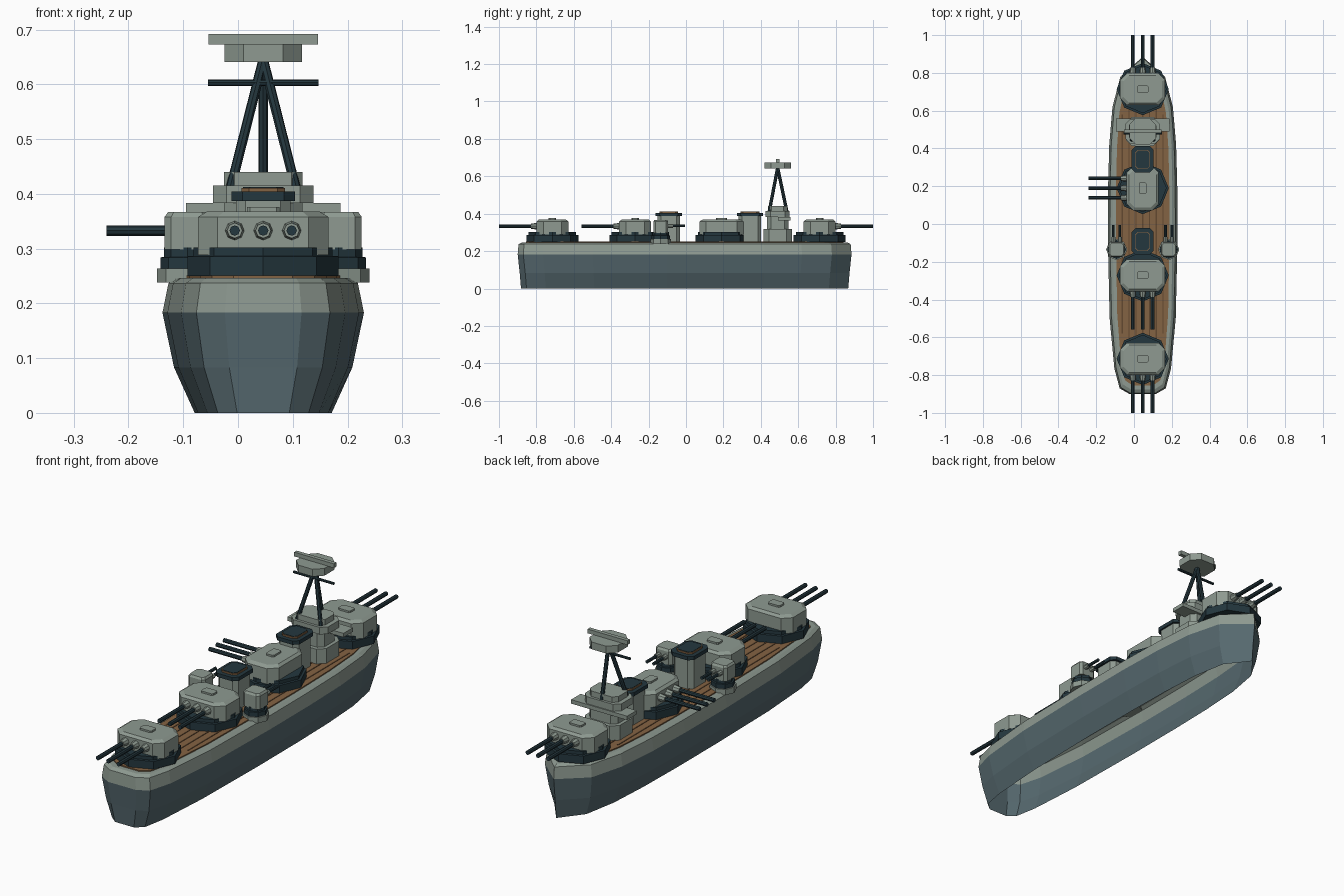
import bpy, bmesh, math
from mathutils import Vector, Matrix

if "Cube" in bpy.data.objects:
    bpy.data.objects.remove(bpy.data.objects["Cube"])

CX = 0.046  # ship centreline


def material(name, rgb):
    m = bpy.data.materials.new(name)
    m.use_nodes = True
    lin = [((c / 255 + 0.055) / 1.055) ** 2.4 for c in rgb] + [1]
    m.diffuse_color = lin
    m.node_tree.nodes["Principled BSDF"].inputs["Base Color"].default_value = lin
    return m


LIGHT = material("light grey", (142, 154, 145))
HULL = material("hull blue grey", (86, 105, 111))
DARK = material("dark slate", (36, 55, 62))
WOOD = material("deck wood", (132, 99, 67))
SEAM = material("deck seam", (98, 72, 48))


def finish(name, bm, mats, at=(CX, 0, 0), turn=0):
    bmesh.ops.recalc_face_normals(bm, faces=bm.faces)
    mesh = bpy.data.meshes.new(name)
    bm.to_mesh(mesh)
    bm.free()
    for m in mats:
        mesh.materials.append(m)
    obj = bpy.data.objects.new(name, mesh)
    bpy.context.collection.objects.link(obj)
    obj.matrix_world = Matrix.Translation(at) @ Matrix.Rotation(turn, 4, "Z")
    return obj


def loft(name, rings, mats, caps=(True, True), pick=None, **place):
    """Skin a stack of equal-length rings of points."""
    bm = bmesh.new()
    loops = [[bm.verts.new(p) for p in ring] for ring in rings]
    n = len(loops[0])
    for level, (a, b) in enumerate(zip(loops, loops[1:])):
        for i in range(n):
            f = bm.faces.new((a[i], a[(i + 1) % n], b[(i + 1) % n], b[i]))
            f.material_index = pick(level) if pick else 0
    for use, ring in zip(caps, (loops[0], loops[-1])):
        if use:
            bm.faces.new(ring).material_index = pick(len(rings)) if pick else 0
    return finish(name, bm, mats, **place)


def tiers(name, shape, levels, mat, **place):
    """Stack of (z, scale) sections of a flat shape."""
    rings = [[(x * s, y * s, z) for x, y in shape] for z, s in levels]
    return loft(name, rings, [mat], **place)


def cut_box(hx, hy, c=0.0):
    """Rectangle with chamfered corners."""
    if c == 0:
        return [(hx, -hy), (hx, hy), (-hx, hy), (-hx, -hy)]
    return [(hx - c, -hy), (hx, c - hy), (hx, hy - c), (hx - c, hy),
            (c - hx, hy), (-hx, hy - c), (-hx, c - hy), (c - hx, -hy)]


def polygon(r, n=8):
    return [(r * math.sin(math.tau * i / n), r * math.cos(math.tau * i / n)) for i in range(n)]


def block(name, hx, hy, z0, z1, mat, c=0.0, **place):
    return tiers(name, cut_box(hx, hy, c), [(z0, 1), (z1, 1)], mat, **place)


def rod(name, p, q, r, mat, r2=None, **place):
    p, q = Vector(p), Vector(q)
    rot = (q - p).to_track_quat("Z", "Y")
    rings = [[e + rot @ Vector((x, y, 0)) for x, y in polygon(rad)]
             for e, rad in ((p, r), (q, r2 or r))]
    return loft(name, rings, [mat], **place)


# Hull: half-breadths along the length, skinned up through the levels, open below
SIDE = [(-0.90, 0.07), (-0.87, 0.122), (-0.765, 0.15), (-0.5, 0.175), (-0.1, 0.184),
        (0.2, 0.183), (0.42, 0.177), (0.62, 0.16), (0.78, 0.118)]
OUTLINE = [(h, y) for y, h in SIDE] + [(0, 0.885)] + [(-h, y) for y, h in reversed(SIDE)]


def section(z, sx, sy):
    return [(x * sx, y * sy, z) for x, y in OUTLINE]


loft("hull", [section(0, 0.68, 0.98), section(0.083, 0.885, 0.988), section(0.183, 1, 1),
              section(0.237, 0.94, 0.995), section(0.246, 0.86, 0.975)],
     [HULL, LIGHT], caps=(False, True), pick=lambda level: int(level > 1))
loft("deck", [section(0.244, 0.77, 0.95), section(0.251, 0.77, 0.95)], [WOOD])
for i in range(-3, 4):
    block("deck_seam", 0.003, 0.70 - 0.04 * abs(i), 0.25, 0.2525, SEAM, at=(CX + i * 0.036, 0, 0))


# Main turrets, each facing -y before turning
def main_turret(label, y, turn):
    spot = dict(at=(CX, y, 0), turn=turn)
    tiers(label + "_barbette", polygon(0.138),
          [(0.25, 1), (0.286, 1), (0.287, 0.92), (0.302, 0.92)], DARK, **spot)
    tiers(label + "_house", cut_box(0.119, 0.085, 0.036),
          [(0.288, 1), (0.358, 1), (0.368, 0.86)], LIGHT, **spot)
    block(label + "_hatch", 0.03, 0.02, 0.366, 0.376, LIGHT, c=0.006, **spot)
    for i in (-1, 0, 1):
        x = i * 0.052
        rod(label + "_collar", (x, -0.08, 0.333), (x, -0.115, 0.333), 0.018, LIGHT, 0.014, **spot)
        rod(label + "_barrel", (x, -0.08, 0.333), (x, -0.286, 0.333), 0.0095, DARK, **spot)


main_turret("fore_turret", 0.714, math.pi)
main_turret("mid_turret", 0.19, -math.pi / 2)
main_turret("rear_turret", -0.272, 0)
main_turret("aft_turret", -0.714, 0)

# Funnels with dark caps
for label, y in (("fore_funnel", 0.342), ("aft_funnel", -0.092)):
    spot = dict(at=(CX, y, 0))
    block(label + "_body", 0.05, 0.06, 0.25, 0.39, LIGHT, c=0.018, **spot)
    block(label + "_cap", 0.058, 0.07, 0.387, 0.404, DARK, c=0.02, **spot)
    block(label + "_rim", 0.04, 0.05, 0.402, 0.411, WOOD, c=0.014, **spot)
    block(label + "_mouth", 0.037, 0.047, 0.41, 0.413, DARK, c=0.013, **spot)

# Secondary gun mounts on side sponsons, pointing to the bow
for side in (-1, 1):
    spot = dict(at=(CX + side * 0.138, -0.135, 0))
    tiers("sponson", polygon(0.056), [(0.238, 1), (0.264, 1)], LIGHT, **spot)
    tiers("side_mount", polygon(0.05), [(0.264, 1), (0.284, 1), (0.285, 0.86), (0.302, 0.86)],
          DARK, **spot)
    tiers("side_house", cut_box(0.042, 0.04, 0.012),
          [(0.298, 1), (0.358, 1), (0.367, 0.85)], LIGHT, **spot)
    for x in (-0.017, 0.017):
        rod("side_collar", (x, 0.03, 0.335), (x, 0.065, 0.335), 0.011, LIGHT, **spot)
        rod("side_barrel", (x, 0.03, 0.335), (x, 0.13, 0.335), 0.007, DARK, **spot)

# Bridge
bridge = dict(at=(CX, 0.49, 0))
block("bridge_base", 0.088, 0.076, 0.25, 0.318, LIGHT, c=0.03, **bridge)
block("bridge_tower", 0.072, 0.058, 0.318, 0.39, LIGHT, c=0.022, **bridge)
block("bridge_wing", 0.141, 0.034, 0.365, 0.383, LIGHT, at=(CX, 0.525, 0))
block("bridge_gallery", 0.092, 0.064, 0.383, 0.415, LIGHT, c=0.025, **bridge)
block("bridge_roof", 0.072, 0.052, 0.415, 0.44, LIGHT, c=0.02, **bridge)

# Tripod mast, yard and lookout
for x, y in ((-0.066, -0.05), (0.066, -0.05), (0, 0.055)):
    rod("mast_leg", (x, y, 0.385), (0, 0, 0.645), 0.009, DARK, **bridge)
rod("mast_yard", (-0.101, -0.01, 0.603), (0.101, -0.01, 0.603), 0.006, DARK, **bridge)
block("lookout", 0.071, 0.071, 0.641, 0.674, LIGHT, c=0.035, **bridge)
block("rangefinder", 0.1, 0.009, 0.673, 0.692, LIGHT, **bridge)
